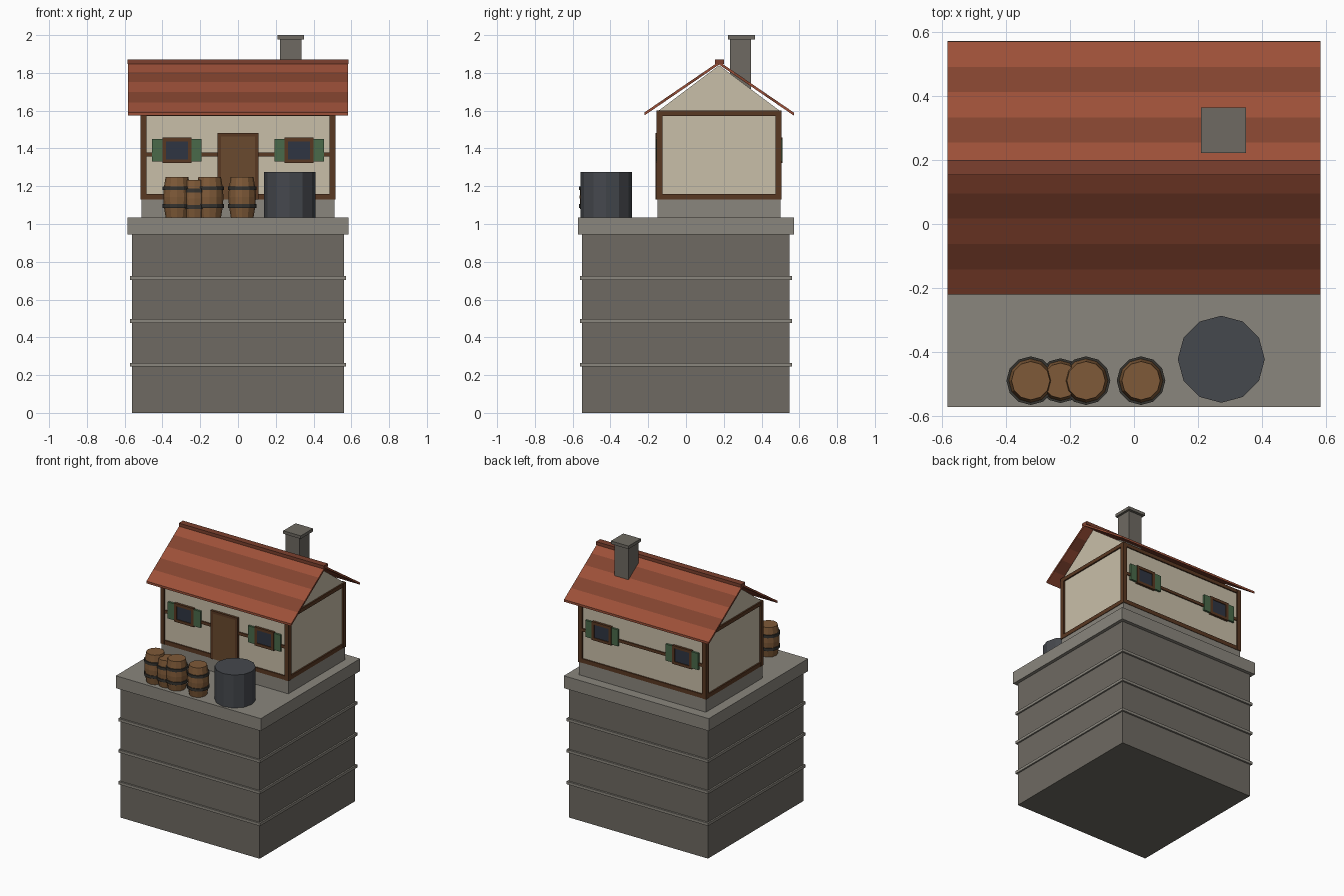
import bpy, bmesh, math

if "Cube" in bpy.data.objects:
    bpy.data.objects.remove(bpy.data.objects["Cube"])

def mat(name, hexcol):
    m = bpy.data.materials.new(name)
    c = [int(hexcol[i:i + 2], 16) / 255 for i in (0, 2, 4)]
    m.diffuse_color = [((v + 0.055) / 1.055) ** 2.4 if v > 0.04 else v / 12.92 for v in c] + [1]
    m.use_nodes = True
    m.node_tree.nodes["Principled BSDF"].inputs["Base Color"].default_value = m.diffuse_color
    return m

STONE, PALE = mat("stone", "6e6a62"), mat("pale_stone", "8a867d")
PLASTER, TIMBER = mat("plaster", "c9bfa9"), mat("timber", "593822")
TILE_A, TILE_B, RIDGE = mat("tile_light", "9c5038"), mat("tile_dark", "82432f"), mat("ridge", "7c402e")
GLASS, SHUT, DOOR = mat("glass", "2f3542"), mat("shutter", "4a6a4a"), mat("door", "6a4a2e")
WOOD, IRON, TANK = mat("barrel_wood", "7f5a38"), mat("iron", "35332f"), mat("tank", "45484d")

def finish(name, bm, material):
    bmesh.ops.recalc_face_normals(bm, faces=bm.faces)
    me = bpy.data.meshes.new(name)
    bm.to_mesh(me)
    bm.free()
    me.materials.append(material)
    ob = bpy.data.objects.new(name, me)
    bpy.context.collection.objects.link(ob)
    return ob

def prism(name, yz, x0, x1, material):
    """Extrude a yz profile along x."""
    bm = bmesh.new()
    a = [bm.verts.new((x0, y, z)) for y, z in yz]
    b = [bm.verts.new((x1, y, z)) for y, z in yz]
    bm.faces.new(a)
    bm.faces.new(b)
    for i in range(len(yz)):
        j = (i + 1) % len(yz)
        bm.faces.new((a[i], a[j], b[j], b[i]))
    return finish(name, bm, material)

def box(name, x0, x1, y0, y1, z0, z1, material):
    y0, y1 = sorted((y0, y1))
    return prism(name, [(y0, z0), (y1, z0), (y1, z1), (y0, z1)], x0, x1, material)

def lathe(name, cx, cy, profile, n, material):
    """Faceted turned solid from (radius, z) points."""
    bm = bmesh.new()
    rings = [[bm.verts.new((cx + r * math.cos(2 * math.pi * i / n),
                            cy + r * math.sin(2 * math.pi * i / n), z)) for i in range(n)]
             for r, z in profile]
    for lo, hi in zip(rings, rings[1:]):
        for i in range(n):
            j = (i + 1) % n
            bm.faces.new((lo[i], lo[j], hi[j], hi[i]))
    bm.faces.new(rings[0])
    bm.faces.new(rings[-1])
    return finish(name, bm, material)

# stone tower with string courses and top slab
FLOOR = 1.035
box("tower", -0.56, 0.56, -0.55, 0.547, 0, 0.945, STONE)
for z in (0.255, 0.487, 0.714):
    box("string_course", -0.571, 0.571, -0.562, 0.56, z - 0.01, z + 0.01, PALE)
box("top_slab", -0.584, 0.584, -0.572, 0.572, 0.945, FLOOR, PALE)

# house body
CY, HX, HY = 0.175, 0.505, 0.32
box("foundation", -0.511, 0.511, CY - 0.326, CY + 0.326, FLOOR, 1.13, PALE)
prism("walls", [(CY - HY, 1.13), (CY + HY, 1.13), (CY + HY, 1.6), (CY, 1.84), (CY - HY, 1.6)],
      -HX, HX, PLASTER)

# timber frame
PX, PY = 0.517, 0.331
for s in (-1, 1):
    for t in (-1, 1):
        xa, xb = sorted((s * PX, s * (PX - 0.032)))
        box("corner_post", xa, xb, CY + t * PY, CY + t * (PY - 0.032), 1.13, 1.6, TIMBER)
    for z0, z1 in ((1.13, 1.16), (1.573, 1.6)):
        xa, xb = sorted((s * (PX - 0.002), s * (HX - 0.02)))
        box("side_beam", xa, xb, CY - PY + 0.01, CY + PY - 0.01, z0, z1, TIMBER)
        box("long_beam", -PX + 0.01, PX - 0.01, CY + s * (PY - 0.002), CY + s * (HY - 0.02), z0, z1, TIMBER)
    box("middle_rail", -PX + 0.01, PX - 0.01, CY + s * (PY - 0.003), CY + s * (HY - 0.01), 1.358, 1.379, TIMBER)

# windows with shutters, front and back
def window(cx, s):
    def panel(name, x0, x1, z0, z1, out, m):
        box(name, cx + x0, cx + x1, CY + s * (HY - 0.01), CY + s * (HY + out), z0, z1, m)
    panel("window_glass", -0.06, 0.06, 1.34, 1.44, 0.012, GLASS)
    for x in (-0.078, 0.058):
        panel("window_jamb", x, x + 0.02, 1.322, 1.457, 0.017, TIMBER)
    for z in (1.322, 1.437):
        panel("window_bar", -0.06, 0.06, z, z + 0.02, 0.017, TIMBER)
    for x in (-0.131, 0.076):
        panel("shutter", x, x + 0.055, 1.33, 1.45, 0.015, SHUT)

for s in (-1, 1):
    for cx in (-0.323, 0.323):
        window(cx, s)

# front door and its frame
F = CY - HY
box("door", -0.095, 0.095, F - 0.012, F + 0.01, 1.13, 1.47, DOOR)
for x in (-0.108, 0.09):
    box("door_jamb", x, x + 0.018, F - 0.017, F + 0.01, 1.13, 1.482, TIMBER)
box("door_lintel", -0.09, 0.09, F - 0.017, F + 0.01, 1.464, 1.482, TIMBER)

# roof slopes in five tile rows each, plus ridge cap
RUN, EAVE, TOP, TH, ROWS = 0.396, 1.59, 1.86, 0.016, 5
for s in (-1, 1):
    for i in range(ROWS):
        d0, d1 = RUN * (1 - i / ROWS), RUN * (1 - (i + 1) / ROWS)
        z0, z1 = (TOP - (TOP - EAVE) * d / RUN for d in (d0, d1))
        prism("roof_row", [(CY + s * d0, z0), (CY + s * d1, z1),
                           (CY + s * d1, z1 - TH), (CY + s * d0, z0 - TH)],
              -0.583, 0.583, TILE_B if i % 2 else TILE_A)
box("ridge_cap", -0.584, 0.584, CY - 0.022, CY + 0.025, 1.847, 1.87, RIDGE)

# chimney
box("chimney", 0.222, 0.335, 0.232, 0.345, 1.6, 1.98, STONE)
box("chimney_cap", 0.209, 0.35, 0.222, 0.364, 1.978, 2.0, STONE)

# barrels with iron hoops
def barrel(cx, k):
    cy, h = -0.49, 0.215 * k
    lathe("barrel", cx, cy, [(0.06 * k, FLOOR), (0.07 * k, FLOOR + 0.28 * h), (0.073 * k, FLOOR + 0.5 * h),
                             (0.07 * k, FLOOR + 0.72 * h), (0.06 * k, FLOOR + h)], 12, WOOD)
    for f in (0.28, 0.72):
        z = FLOOR + f * h
        lathe("barrel_hoop", cx, cy, [(0.076 * k, z - 0.01), (0.076 * k, z + 0.01)], 12, IRON)

for cx, k in ((-0.323, 1), (-0.23, 0.92), (-0.15, 1), (0.022, 1)):
    barrel(cx, k)

# water tank
lathe("water_tank", 0.273, -0.423, [(0.136, FLOOR), (0.136, 1.275)], 12, TANK)
